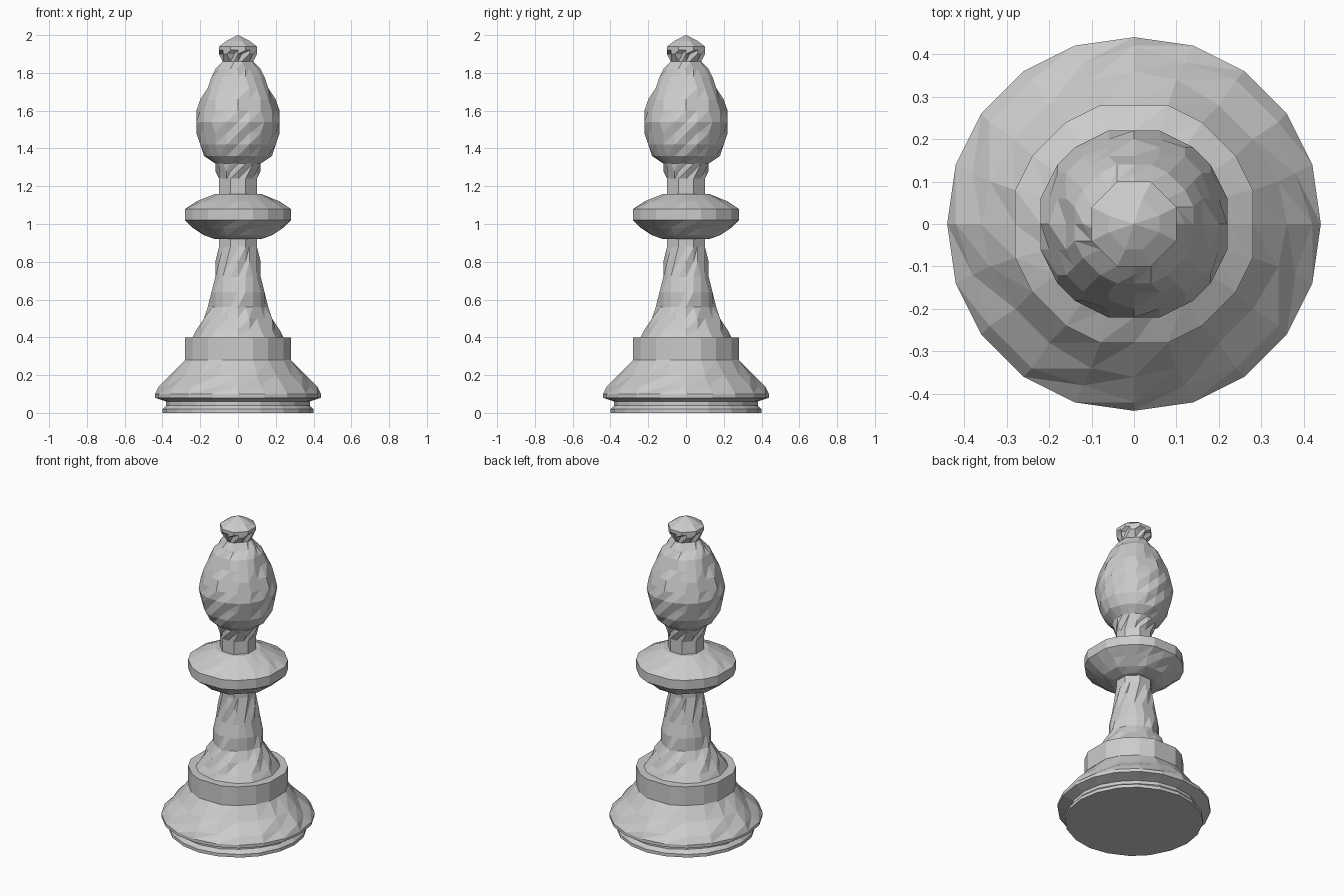
import bpy, bmesh, math

cube = bpy.data.objects.get("Cube")
if cube:
    bpy.data.objects.remove(cube, do_unlink=True)

SIDES = 20
GRID = 0.02

grey = bpy.data.materials.new("plain_grey")
grey.use_nodes = True
grey.diffuse_color = (0.6, 0.6, 0.6, 1)
grey.node_tree.nodes["Principled BSDF"].inputs["Base Color"].default_value = (0.6, 0.6, 0.6, 1)


def snap(v):
    # Coarse rounding gives the slightly irregular carved facets
    return math.copysign(math.floor(abs(v) / GRID + 0.5) * GRID, v)


def turned(name, profile):
    """Lathe a (radius, height) profile into a faceted, flat-shaded part."""
    bm = bmesh.new()
    rings = []
    for r, z in profile:
        if r == 0:
            rings.append([bm.verts.new((0, 0, z))] * SIDES)
            continue
        ring = []
        for i in range(SIDES):
            a = math.tau * i / SIDES
            ring.append(bm.verts.new((snap(r * math.cos(a)), snap(r * math.sin(a)), z)))
        rings.append(ring)
    for low, high in zip(rings, rings[1:]):
        for i in range(SIDES):
            j = (i + 1) % SIDES
            # Constant diagonal makes the facets spiral round the part
            for tri in ((low[i], low[j], high[j]), (low[i], high[j], high[i])):
                if len(set(tri)) == 3:
                    bm.faces.new(tri)
    bmesh.ops.remove_doubles(bm, verts=bm.verts[:], dist=0.001)
    bmesh.ops.recalc_face_normals(bm, faces=bm.faces[:])
    mesh = bpy.data.meshes.new(name)
    bm.to_mesh(mesh)
    bm.free()
    mesh.materials.append(grey)
    obj = bpy.data.objects.new(name, mesh)
    bpy.context.collection.objects.link(obj)
    return obj


# Foot with a groove, wide rim, sloping shoulder and drum
turned("base", [(0, 0), (0.40, 0), (0.395, 0.02), (0.38, 0.04), (0.38, 0.06),
                (0.435, 0.08), (0.44, 0.10), (0.41, 0.14), (0.35, 0.20), (0.285, 0.28),
                (0.285, 0.40), (0.235, 0.40), (0, 0.40)])

# Flared stem
turned("stem", [(0, 0.40), (0.235, 0.40), (0.22, 0.44), (0.18, 0.50), (0.15, 0.56),
                (0.137, 0.64), (0.125, 0.72), (0.112, 0.80), (0.102, 0.88),
                (0.10, 0.92), (0, 0.92)])

# Disc collar
turned("collar", [(0, 0.92), (0.12, 0.92), (0.18, 0.94), (0.23, 0.98), (0.285, 1.02),
                  (0.285, 1.08), (0.22, 1.12), (0.12, 1.16), (0, 1.16)])

# Neck and teardrop head
turned("head", [(0, 1.16), (0.10, 1.16), (0.10, 1.24), (0.112, 1.28), (0.125, 1.32),
                (0.17, 1.36), (0.20, 1.42), (0.22, 1.48), (0.225, 1.54), (0.215, 1.60),
                (0.195, 1.66), (0.168, 1.72), (0.138, 1.78), (0.11, 1.82),
                (0.08, 1.86), (0, 1.86)])

# Button on top
turned("finial", [(0, 1.86), (0.075, 1.86), (0.09, 1.90), (0.102, 1.92), (0.102, 1.94),
                  (0.06, 1.97), (0, 2)])
